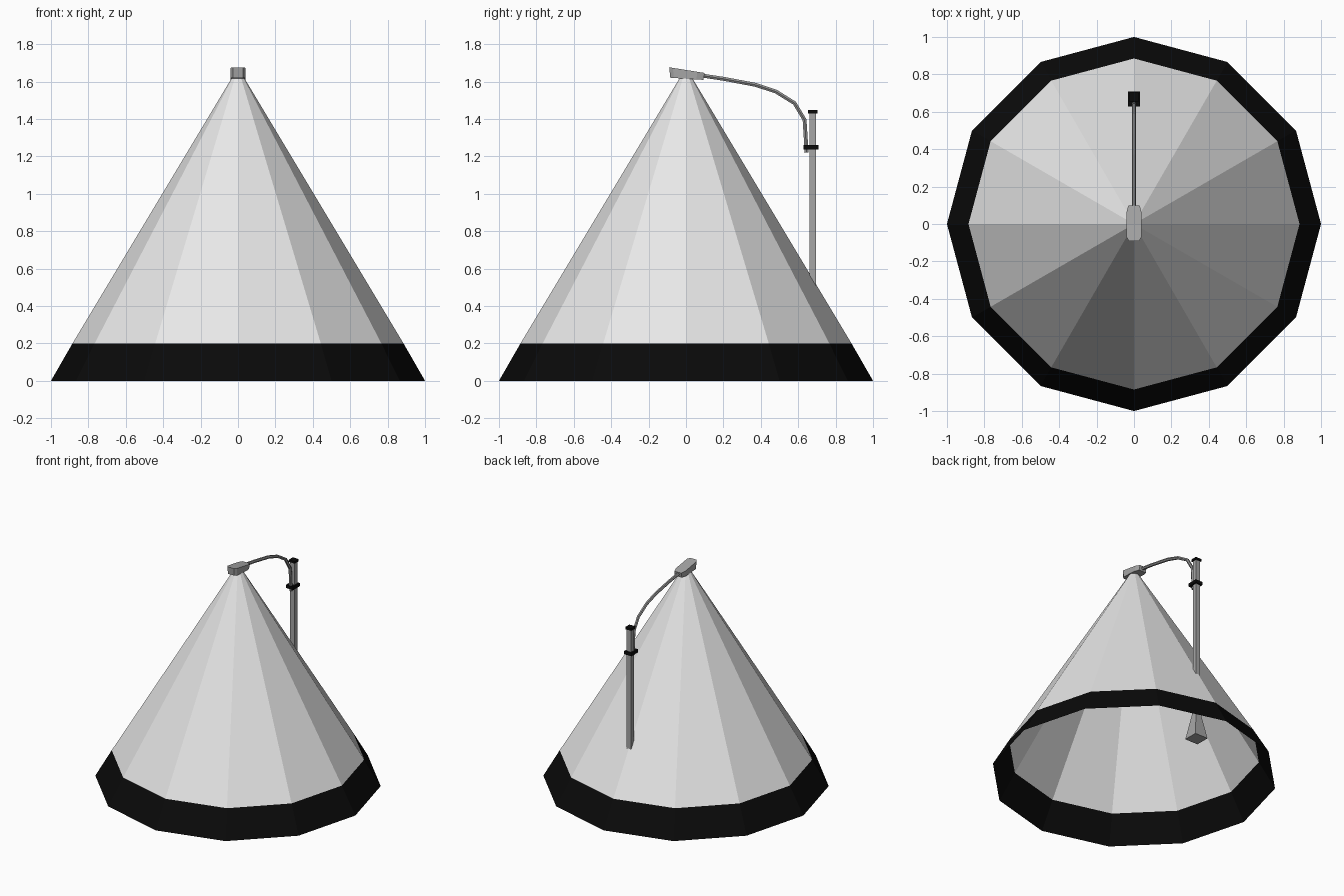
import bpy, bmesh, math

if "Cube" in bpy.data.objects:
    bpy.data.objects.remove(bpy.data.objects["Cube"])


def mat(name, v):
    m = bpy.data.materials.new(name)
    m.diffuse_color = (v, v, v, 1)
    m.use_nodes = True
    m.node_tree.nodes["Principled BSDF"].inputs["Base Color"].default_value = m.diffuse_color
    return m


CANVAS, METAL = mat("light grey canvas", 0.8), mat("mid grey metal", 0.38)
HOSE, BLACK = mat("dark grey hose", 0.3), mat("black trim", 0.003)


def finish(name, bm, *mats):
    me = bpy.data.meshes.new(name)
    bm.to_mesh(me)
    bm.free()
    for m in mats:
        me.materials.append(m)
    ob = bpy.data.objects.new(name, me)
    bpy.context.collection.objects.link(ob)
    return ob


def loft(name, rings, mats, caps=True, band=None):
    """Skin matching rings of points; band = index of the segment using material 1."""
    bm = bmesh.new()
    vs = [[bm.verts.new(p) for p in r] for r in rings]
    n = len(vs[0])
    for k in range(len(vs) - 1):
        for i in range(n):
            j = (i + 1) % n
            f = bm.faces.new((vs[k][i], vs[k][j], vs[k + 1][j], vs[k + 1][i]))
            f.material_index = 1 if k == band else 0
    if caps:
        bm.faces.new(vs[0][::-1])
        bm.faces.new(vs[-1])
    return finish(name, bm, *mats)


def circle(r, z, n=12):
    return [(r * math.cos(math.tau * i / n), r * math.sin(math.tau * i / n), z) for i in range(n)]


def square(hx, hy, cy, z):
    return [(-hx, cy - hy, z), (hx, cy - hy, z), (hx, cy + hy, z), (-hx, cy + hy, z)]


# twelve-sided open cone with a black band at the rim
loft("cone_shell", [circle(1, 0), circle(0.885, 0.2), circle(0.03, 1.625)],
     (CANVAS, BLACK), caps=False, band=0)

# sloping cap with clipped corners on the tip
half = [(0.027, -0.09), (0.04, -0.07), (0.041, 0.06), (0.03, 0.1)]
outline = half + [(-x, y) for x, y in reversed(half)]
loft("tip_cap", [[(x, y * 0.93, 1.615 - 0.06 * y) for x, y in outline],
                 [(x, y, 1.662 - 0.16 * y) for x, y in outline]], (METAL,))

# square pole running through the shell to a flared foot
P = 0.678
loft("pole", [square(0.055, 0.055, P, 0.0), square(0.018, 0.018, P, 0.22),
              square(0.018, 0.018, P, 1.435)], (METAL,))
loft("pole_top_plate", [square(0.025, 0.025, P, 1.43), square(0.025, 0.025, P, 1.447)], (BLACK,))
loft("hose_clamp", [square(0.031, 0.04, 0.668, 1.238), square(0.031, 0.04, 0.668, 1.262)], (BLACK,))

# bent hose from the cap down to the clamp
path = [(0.06, 1.636), (0.2, 1.615), (0.37, 1.583), (0.48, 1.547),
        (0.58, 1.485), (0.634, 1.395), (0.645, 1.22)]
rings = []
for k, (y, z) in enumerate(path):
    a, b = path[max(k - 1, 0)], path[min(k + 1, len(path) - 1)]
    d = math.hypot(b[0] - a[0], b[1] - a[1])
    ny, nz = -(b[1] - a[1]) / d, (b[0] - a[0]) / d
    rings.append([(0.012 * math.cos(t), y + 0.012 * math.sin(t) * ny, z + 0.012 * math.sin(t) * nz)
                  for t in (math.tau * i / 6 for i in range(6))])
hose = loft("hose", rings, (HOSE,))

# consistent outward faces on the closed parts
for ob in bpy.data.objects:
    if ob.name != "cone_shell":
        bm = bmesh.new()
        bm.from_mesh(ob.data)
        bmesh.ops.recalc_face_normals(bm, faces=bm.faces)
        bm.to_mesh(ob.data)
        bm.free()
